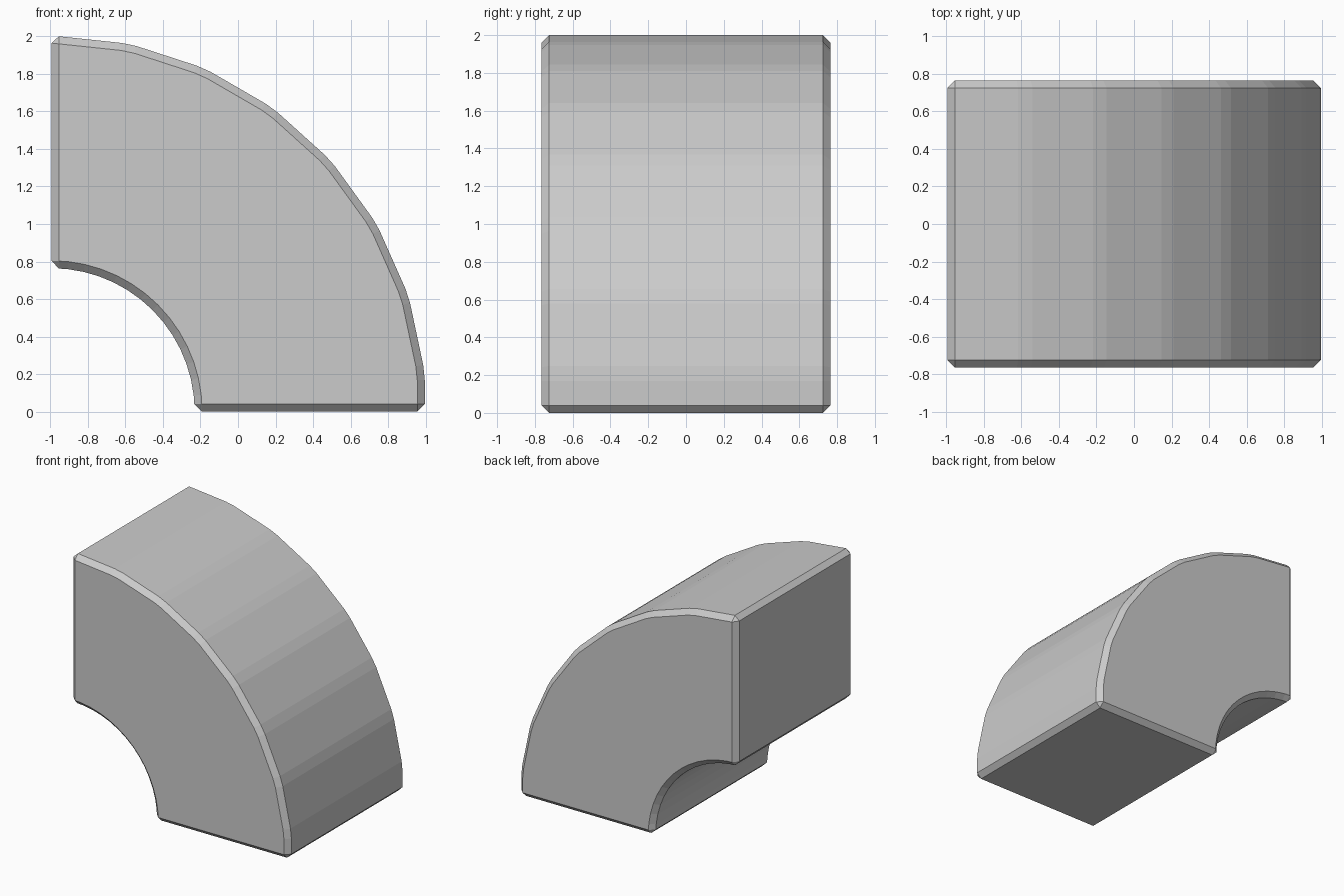
import bpy, bmesh, math
from mathutils import Vector

if "Cube" in bpy.data.objects:
    bpy.data.objects.remove(bpy.data.objects["Cube"])

CX = -0.994          # arc centre (z = 0)
R_OUT, R_IN = 2.0, 0.763
HALF_Y, CHAMFER = 0.765, 0.04


def arc_point(radius, degrees):
    a = math.radians(degrees)
    return Vector((CX + radius * math.sin(a), radius * math.cos(a) * 1.002))


# Outer faceted curve: 12 degree facets, finishing in a short vertical facet
corners = [arc_point(R_OUT, 12 * i) for i in range(8)]
end = Vector((corners[-1].x, 0))
chain = corners + [end]

# Cut each shallow outer corner into a narrow facet
profile = [chain[0]]
for prev, p, nxt in zip(chain, chain[1:], chain[2:]):
    profile.append(p + (prev - p).normalized() * CHAMFER)
    profile.append(p + (nxt - p).normalized() * CHAMFER)
profile.append(end)

# Smooth inner curve
STEPS = 14
profile += [arc_point(R_IN, 90 * (1 - i / STEPS)) for i in range(STEPS + 1)]

# Extrude the profile across y
bm = bmesh.new()
face = bm.faces.new([bm.verts.new((p.x, -HALF_Y, p.y)) for p in profile])
res = bmesh.ops.extrude_face_region(bm, geom=[face])
moved = [g for g in res["geom"] if isinstance(g, bmesh.types.BMVert)]
bmesh.ops.translate(bm, verts=moved, vec=(0, 2 * HALF_Y, 0))
bmesh.ops.recalc_face_normals(bm, faces=bm.faces[:])
mesh = bpy.data.meshes.new("curved_block")
bm.to_mesh(mesh)
bm.free()
block = bpy.data.objects.new("curved_block", mesh)
bpy.context.collection.objects.link(block)

# Chamfer the rims and end edges
bevel = block.modifiers.new("chamfer", "BEVEL")
bevel.width = CHAMFER
bevel.segments = 1
bevel.limit_method = 'ANGLE'
bevel.angle_limit = math.radians(40)
bevel.use_clamp_overlap = False
